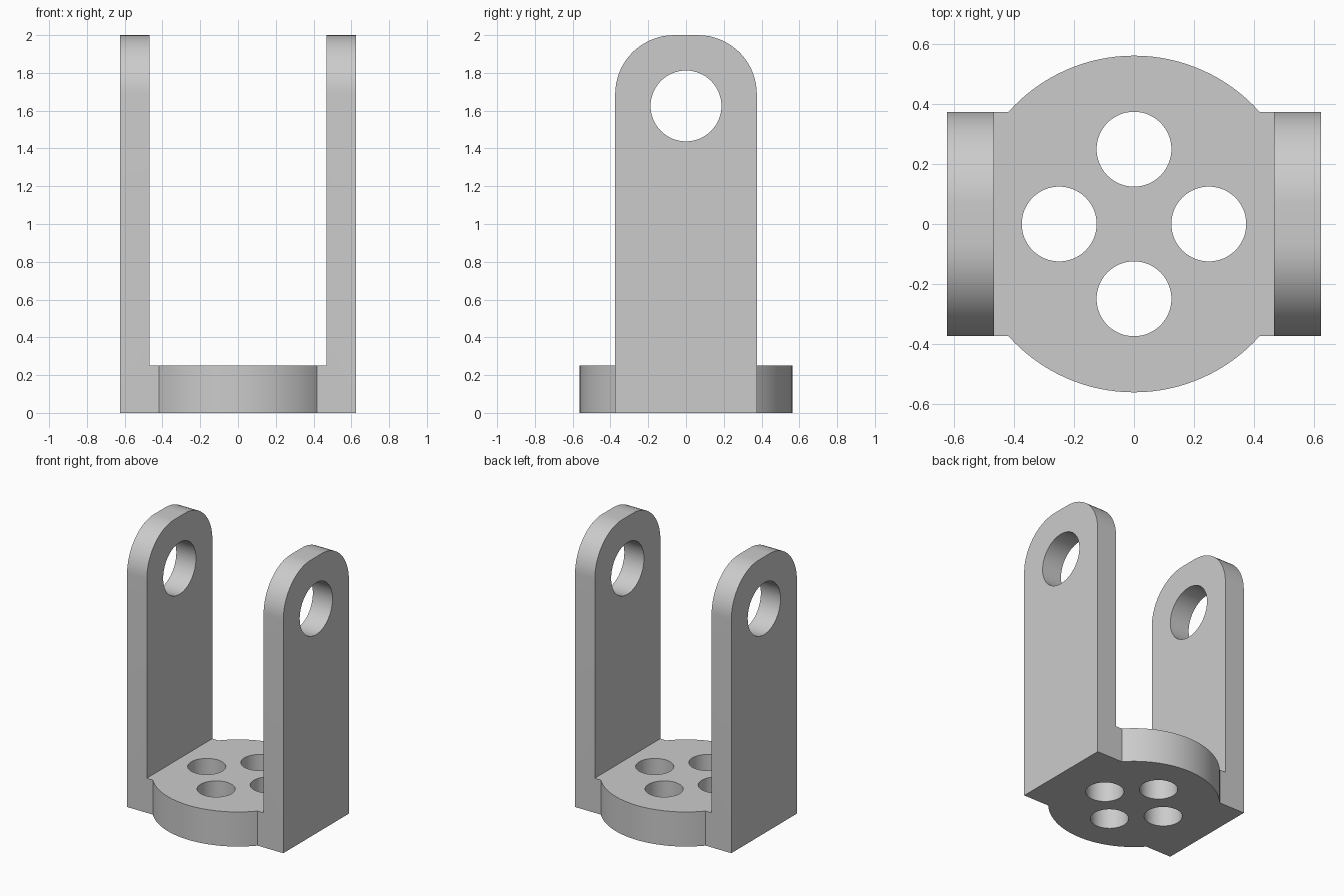
import bpy, bmesh
from math import sin, cos, asin, pi, radians

cube = bpy.data.objects.get("Cube")
if cube:
    bpy.data.objects.remove(cube, do_unlink=True)

HEIGHT, BASE_H = 2.0, 0.25
HALF_X, HALF_Y, INNER_X = 0.625, 0.375, 0.4675
DISC_R, CORNER_R = 0.5625, 0.3125

grey = bpy.data.materials.new("plain grey")
grey.use_nodes = True
colour = (0.6, 0.6, 0.6, 1)
grey.diffuse_color = colour
grey.node_tree.nodes["Principled BSDF"].inputs["Base Color"].default_value = colour


def activate(obj):
    bpy.ops.object.select_all(action='DESELECT')
    obj.select_set(True)
    bpy.context.view_layer.objects.active = obj


def cut(obj, cutter):
    """Subtract the cutter from the object and delete it."""
    activate(obj)
    mod = obj.modifiers.new("cut", 'BOOLEAN')
    mod.operation, mod.solver, mod.object = 'DIFFERENCE', 'EXACT', cutter
    bpy.ops.object.modifier_apply(modifier=mod.name)
    bpy.data.objects.remove(cutter, do_unlink=True)


def rod(radius, depth, location, rotation=(0, 0, 0)):
    bpy.ops.mesh.primitive_cylinder_add(vertices=64, radius=radius, depth=depth,
                                        location=location, rotation=rotation)
    return bpy.context.object


# Plan outline: a disc with a rectangular tab on each side
start = asin(HALF_Y / DISC_R)
steps = 32
arc = [start + (pi - 2 * start) * i / steps for i in range(steps + 1)]
half = [(HALF_X, HALF_Y)] + [(DISC_R * cos(a), DISC_R * sin(a)) for a in arc] + [(-HALF_X, HALF_Y)]
outline = half + [(-x, -y) for x, y in half]

# Full-height block from the outline
bm = bmesh.new()
face = bm.faces.new([bm.verts.new((x, y, 0)) for x, y in outline])
ext = bmesh.ops.extrude_face_region(bm, geom=[face])
bmesh.ops.translate(bm, vec=(0, 0, HEIGHT),
                    verts=[v for v in ext["geom"] if isinstance(v, bmesh.types.BMVert)])
bmesh.ops.recalc_face_normals(bm, faces=bm.faces)
mesh = bpy.data.meshes.new("clevis_bracket")
bm.to_mesh(mesh)
bm.free()
bracket = bpy.data.objects.new("clevis_bracket", mesh)
bpy.context.collection.objects.link(bracket)
mesh.materials.append(grey)

# Open channel between the two arms
bpy.ops.mesh.primitive_cube_add(size=1, location=(0, 0, BASE_H + HEIGHT / 2))
channel = bpy.context.object
channel.scale = (2 * INNER_X, 2, HEIGHT)
cut(bracket, channel)

# Rounded arm tops
bm = bmesh.new()
bm.from_mesh(mesh)
tops = [e for e in bm.edges
        if all(v.co.z > HEIGHT - 0.01 for v in e.verts)
        and abs(e.verts[0].co.y - e.verts[1].co.y) < 0.001]
bmesh.ops.bevel(bm, geom=tops, offset=CORNER_R, segments=16, profile=0.5, affect='EDGES')
bm.to_mesh(mesh)
bm.free()

# Pin hole through both arms
cut(bracket, rod(0.1875, 2, (0, 0, 1.625), (0, pi / 2, 0)))

# Four holes through the base
for x, y in ((0.25, 0), (-0.25, 0), (0, 0.25), (0, -0.25)):
    cut(bracket, rod(0.125, 1, (x, y, 0.1)))

# One material, crisp edges with smooth curves
mesh.materials.clear()
mesh.materials.append(grey)
for poly in mesh.polygons:
    poly.material_index = 0
activate(bracket)
bpy.ops.object.shade_smooth_by_angle(angle=radians(30))
